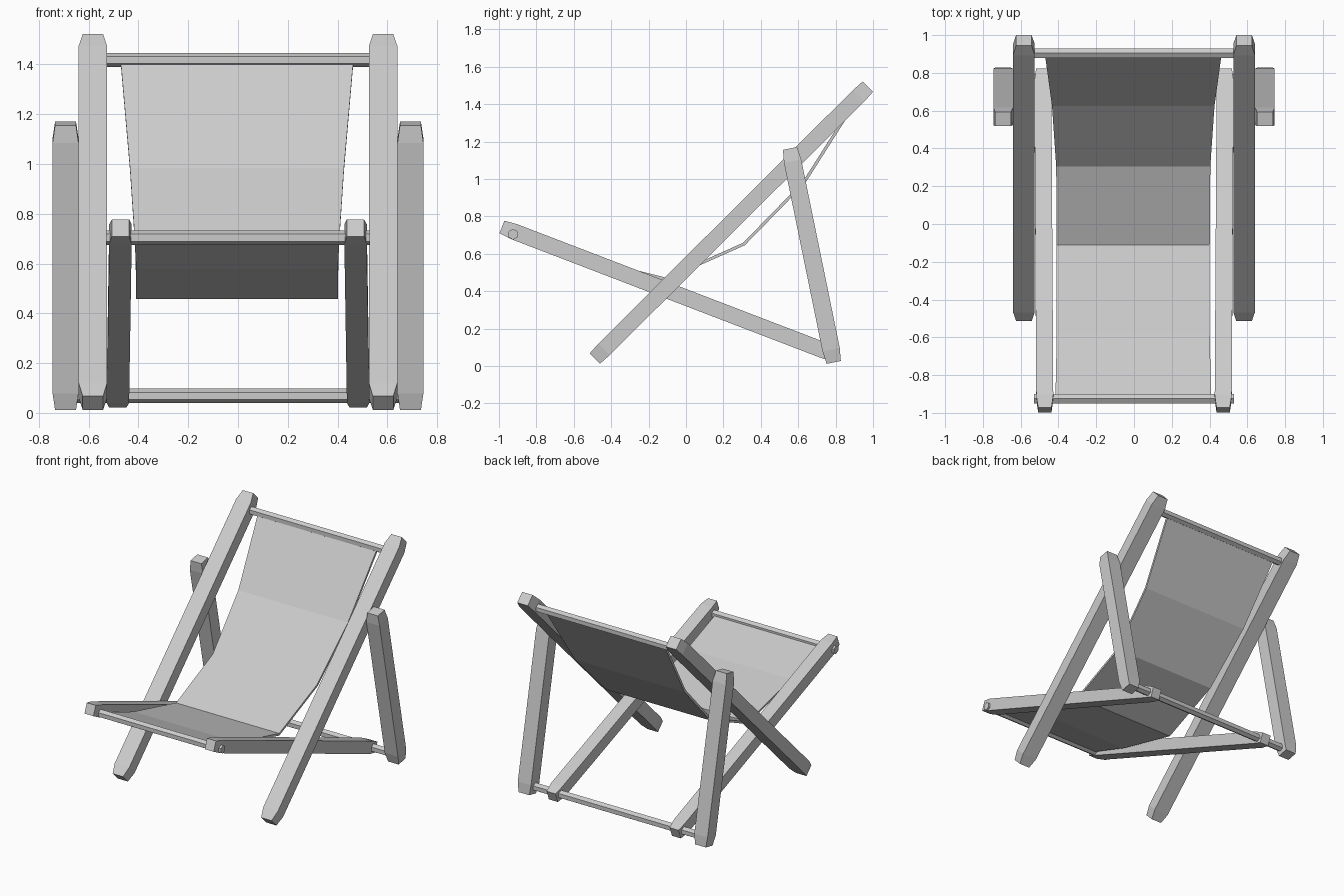
import bpy
import bmesh
import math
from mathutils import Vector

cube = bpy.data.objects.get("Cube")
if cube:
    bpy.data.objects.remove(cube)

grey = bpy.data.materials.new("light_grey")
grey.use_nodes = True
tone = (0.6, 0.6, 0.6, 1)
grey.diffuse_color = tone
grey.node_tree.nodes["Principled BSDF"].inputs["Base Color"].default_value = tone


def add_object(name, bm):
    bmesh.ops.recalc_face_normals(bm, faces=bm.faces)
    mesh = bpy.data.meshes.new(name)
    bm.to_mesh(mesh)
    bm.free()
    mesh.materials.append(grey)
    obj = bpy.data.objects.new(name, mesh)
    bpy.context.collection.objects.link(obj)
    return obj


def loft(name, rings, caps=True):
    """Skin a list of equal-length rings with quads and close the ends."""
    bm = bmesh.new()
    rings = [[bm.verts.new(p) for p in ring] for ring in rings]
    n = len(rings[0])
    for a, b in zip(rings, rings[1:]):
        for i in range(n):
            j = (i + 1) % n
            bm.faces.new((a[i], a[j], b[j], b[i]))
    if caps:
        bm.faces.new(rings[0])
        bm.faces.new(rings[-1])
    return add_object(name, bm)


def beam(name, start, end, width, thick, tip_width, tip_thick, taper=0.07):
    """Rectangular timber with tapered tips, made on both sides."""
    for label, side in (("left", 1), ("right", -1)):
        a, b = (Vector((p[0] * side, p[1], p[2])) for p in (start, end))
        along = (b - a).normalized()
        across = Vector((1, 0, 0))
        up = along.cross(across).normalized()
        rings = []
        for centre, w, t in ((a, tip_width, tip_thick),
                             (a + along * taper, width, thick),
                             (b - along * taper, width, thick),
                             (b, tip_width, tip_thick)):
            rings.append([centre + across * sx * w / 2 + up * sz * t / 2
                          for sx, sz in ((-1, -1), (1, -1), (1, 1), (-1, 1))])
        loft(f"{label}_{name}", rings)


def rod(name, y, z, half_length, radius=0.029):
    """Six-sided crossbar along x."""
    angles = [math.radians(30 + 60 * i) for i in range(6)]
    loft(name, [[(x, y + radius * math.cos(t), z + radius * math.sin(t))
                 for t in angles] for x in (-half_length, half_length)])


# Timber frame
beam("back_rail", (0.583, -0.487, 0.04), (0.583, 0.973, 1.494),
     0.114, 0.086, 0.082, 0.078)
beam("seat_rail", (0.472, -0.984, 0.743), (0.483, 0.81, 0.055),
     0.09, 0.086, 0.07, 0.072)
beam("prop_leg", (0.693, 0.556, 1.163), (0.693, 0.79, 0.019),
     0.104, 0.094, 0.084, 0.077)

# Crossbars
rod("top_rod", 0.905, 1.418, 0.54)
rod("front_rod", -0.925, 0.704, 0.53)
rod("rear_rod", 0.77, 0.068, 0.65)

# Sling seat: y, z, half width along its length
profile = [(0.9, 1.405, 0.467), (0.63, 0.98, 0.43), (0.31, 0.652, 0.408),
           (-0.11, 0.465, 0.405), (-0.59, 0.585, 0.405), (-0.925, 0.705, 0.412)]
bm = bmesh.new()
rows = [[bm.verts.new((s * w - 0.004, y, z)) for s in (-1, 1)] for y, z, w in profile]
for a, b in zip(rows, rows[1:]):
    bm.faces.new((a[0], a[1], b[1], b[0]))
sling = add_object("sling_seat", bm)
solid = sling.modifiers.new("thickness", "SOLIDIFY")
solid.thickness = 0.016
solid.offset = 0
